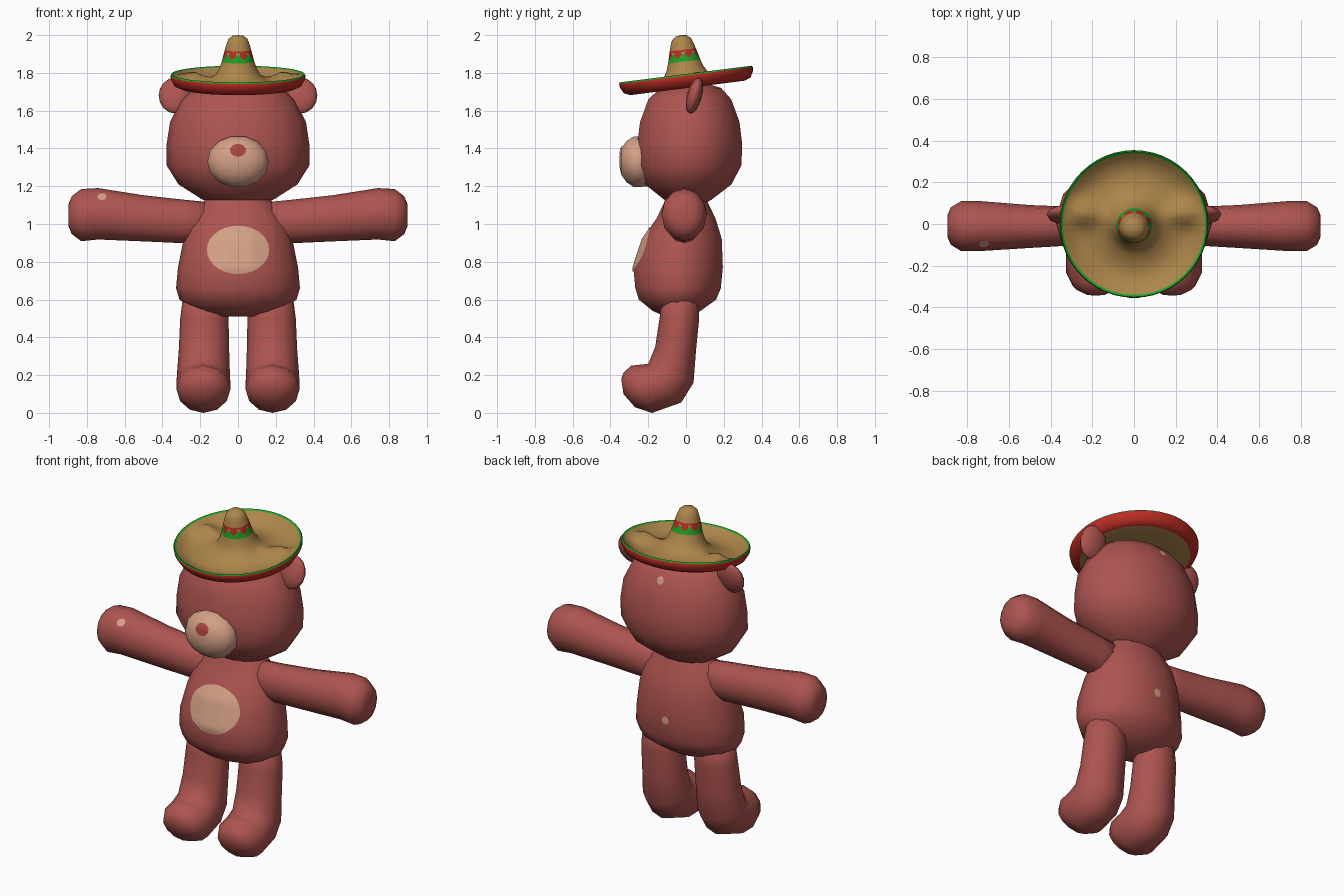
import bpy, bmesh, math
from mathutils import Vector
from mathutils.bvhtree import BVHTree

if "Cube" in bpy.data.objects:
    bpy.data.objects.remove(bpy.data.objects["Cube"])


def material(name, rgb):
    m = bpy.data.materials.new(name)
    m.diffuse_color = (*rgb, 1)
    m.use_nodes = True
    m.node_tree.nodes["Principled BSDF"].inputs["Base Color"].default_value = m.diffuse_color
    return m


FUR = material("rose_fur", (0.42, 0.09, 0.08))
CREAM = material("cream_fur", (0.66, 0.35, 0.24))
NOSE = material("nose_red", (0.40, 0.06, 0.05))
STRAW = material("straw", (0.42, 0.24, 0.07))
RED = material("trim_red", (0.50, 0.025, 0.018))
GREEN = material("trim_green", (0.015, 0.36, 0.02))


def finish(name, bm, mats, sharp=None):
    me = bpy.data.meshes.new(name)
    bm.to_mesh(me)
    bm.free()
    for m in mats:
        me.materials.append(m)
    me.shade_smooth()
    if sharp:
        me.set_sharp_from_angle(angle=math.radians(sharp))
    ob = bpy.data.objects.new(name, me)
    bpy.context.collection.objects.link(ob)
    return ob


def loft(name, rings, sides, mats, colour=None, sharp=None):
    """Skin elliptical rings, each given as (centre, u radius vector, v radius vector)."""
    bm = bmesh.new()
    loops = []
    for c, u, v in rings:
        loop = []
        for i in range(sides):
            a = math.tau * i / sides
            loop.append(bm.verts.new(Vector(c) + Vector(u) * math.cos(a) + Vector(v) * math.sin(a)))
        loops.append(loop)
    for j in range(len(loops) - 1):
        for i in range(sides):
            k = (i + 1) % sides
            f = bm.faces.new((loops[j][i], loops[j][k], loops[j + 1][k], loops[j + 1][i]))
            if colour:
                f.material_index = colour(j, i)
    bm.faces.new(loops[0][::-1])
    bm.faces.new(loops[-1])
    bmesh.ops.recalc_face_normals(bm, faces=bm.faces)
    return finish(name, bm, mats, sharp)


def upright(rows):
    return [((0, yc, z), (rx, 0, 0), (0, ry, 0)) for z, yc, rx, ry in rows]


def patch(name, target, x, z, rx, rz, mat, side=-1, rows=8, segs=28):
    """Thin oval of colour laid on the front (side -1) or back (side 1) of a part."""
    src = bmesh.new()
    src.from_mesh(target.data)
    tree = BVHTree.FromBMesh(src)
    src.free()
    bm = bmesh.new()

    def drop(px, pz):
        hit, normal, _, _ = tree.ray_cast(Vector((px, side * 2, pz)), Vector((0, -side, 0)))
        return bm.verts.new(hit + Vector((0, side * 0.005, 0)))

    centre = drop(x, z)
    prev = None
    for j in range(1, rows + 1):
        t = j / rows
        ring = [drop(x + rx * t * math.cos(math.tau * i / segs),
                     z + rz * t * math.sin(math.tau * i / segs)) for i in range(segs)]
        for i in range(segs):
            k = (i + 1) % segs
            if prev:
                bm.faces.new((prev[i], prev[k], ring[k], ring[i]))
            else:
                bm.faces.new((centre, ring[k], ring[i]))
        prev = ring
    bmesh.ops.recalc_face_normals(bm, faces=bm.faces)
    bm.normal_update()
    if sum(f.normal.y for f in bm.faces) * side < 0:
        bmesh.ops.reverse_faces(bm, faces=bm.faces)
    return finish(name, bm, [mat])


# Torso and head
torso = loft("torso", upright([
    (0.51, -0.04, 0.13, 0.07), (0.54, -0.05, 0.23, 0.13), (0.60, -0.045, 0.31, 0.21),
    (0.66, -0.042, 0.328, 0.232), (0.77, -0.042, 0.318, 0.243), (0.92, -0.02, 0.288, 0.215),
    (1.03, 0, 0.25, 0.16), (1.12, 0, 0.18, 0.115), (1.20, 0, 0.12, 0.09)]), 14, [FUR])
head = loft("head", upright([
    (1.10, 0.01, 0.10, 0.08), (1.13, 0.01, 0.19, 0.13), (1.21, 0.012, 0.315, 0.235),
    (1.31, 0.015, 0.378, 0.285), (1.42, 0.02, 0.378, 0.285), (1.54, 0.02, 0.36, 0.27),
    (1.66, 0.02, 0.30, 0.225), (1.72, 0.025, 0.23, 0.165), (1.745, 0.03, 0.10, 0.08)]), 14, [FUR])

# Muzzle
muzzle = loft("muzzle", [((0, y, 1.33), (rx, 0, 0), (0, 0, rz)) for y, rx, rz in (
    (-0.20, 0.155, 0.135), (-0.275, 0.163, 0.138), (-0.315, 0.135, 0.112),
    (-0.343, 0.085, 0.07), (-0.352, 0.03, 0.025))], 14, [CREAM])

# Painted fur details
patch("nose", muzzle, 0, 1.39, 0.042, 0.034, NOSE)
patch("belly_patch", torso, 0, 0.863, 0.165, 0.128, CREAM)
patch("back_spot", torso, 0, 0.78, 0.022, 0.025, CREAM, side=1, rows=3)
patch("head_spot", head, 0, 1.65, 0.022, 0.02, CREAM, side=1, rows=3)

for s, label in ((-1, "right"), (1, "left")):
    # Arm
    arm = loft(label + "_arm", [((s * x, y, z), (0, ry, 0), (0, 0, rz)) for x, y, z, ry, rz in (
        (0.10, 0, 1.01, 0.08, 0.10), (0.28, -0.01, 1.013, 0.092, 0.115),
        (0.50, -0.012, 1.03, 0.103, 0.122), (0.74, -0.01, 1.054, 0.120, 0.136),
        (0.83, -0.01, 1.047, 0.120, 0.138), (0.88, -0.01, 1.047, 0.09, 0.10),
        (0.897, -0.01, 1.047, 0.05, 0.06))], 12, [FUR])
    if s < 0:
        patch("arm_spot", arm, -0.72, 1.145, 0.024, 0.018, CREAM, rows=3)

    # Leg bending forward into the foot
    loft(label + "_leg", [((s * x, y, z), (rx, 0, 0), (0, vy, vz)) for x, y, z, rx, vy, vz in (
        (0.175, -0.03, 0.66, 0.11, 0.095, 0), (0.178, -0.035, 0.50, 0.128, 0.105, 0),
        (0.18, -0.055, 0.34, 0.133, 0.108, -0.01), (0.183, -0.08, 0.21, 0.14, 0.12, -0.05),
        (0.183, -0.135, 0.155, 0.143, 0.11, -0.10), (0.183, -0.235, 0.125, 0.143, 0.055, -0.125),
        (0.183, -0.30, 0.122, 0.11, 0.03, -0.092), (0.183, -0.337, 0.14, 0.05, 0.006, -0.04))],
        12, [FUR])

    # Ear, leaning back
    bm = bmesh.new()
    bmesh.ops.create_uvsphere(bm, u_segments=12, v_segments=8, radius=1)
    ear = finish(label + "_ear", bm, [FUR])
    ear.scale = (0.088, 0.04, 0.098)
    ear.location = (s * 0.332, 0.045, 1.68)
    ear.rotation_euler = (math.radians(-15), 0, 0)

# Hat: lathed profile of radius and height, from the underside over the rim to the tip
BAND_ROWS = 6
under = [(0.003, -0.06), (0.20, -0.06), (0.305, -0.066)]
rim = [(0.338, -0.052), (0.355, -0.02), (0.357, 0.0), (0.352, 0.008), (0.342, 0.002)]
brim = [(0.32, -0.018), (0.29, -0.034), (0.26, -0.043), (0.23, -0.045), (0.19, -0.038),
        (0.15, -0.022), (0.12, 0.0), (0.10, 0.035)]
band = [(0.086 - 0.016 * k / BAND_ROWS, 0.075 + 0.062 * k / BAND_ROWS) for k in range(BAND_ROWS + 1)]
tip = [(0.06, 0.17), (0.05, 0.195), (0.03, 0.211), (0.003, 0.216)]
profile = under + rim + brim + band + tip
SEGS, TOOTH = 48, 6
first_brim = len(under) + len(rim)
first_band = first_brim + len(brim)


def hat_colour(j, i):
    if 2 <= j <= 4:
        return 1
    if 5 <= j <= 6:
        return 2
    row = j - first_band
    if 0 <= row < BAND_ROWS:  # red teeth pointing down between green teeth pointing up
        off = abs(i % TOOTH + 0.5 - TOOTH / 2) / (TOOTH / 2)
        level = (row + 0.5) / BAND_ROWS
        if level > 0.3 and off < level:
            return 1
        if level < 0.75:
            return 2
    return 0


hat = loft("straw_hat", [((0, 0, z), (r, 0, 0), (0, r, 0)) for r, z in profile], SEGS,
           [STRAW, RED, GREEN], hat_colour, sharp=50)
# Lumps where the ears push the brim up
for v in hat.data.vertices[first_brim * SEGS:first_band * SEGS]:
    v.co.z += 0.06 * math.exp(-((abs(v.co.x) - 0.24) / 0.07) ** 2 - ((v.co.y - 0.05) / 0.06) ** 2)
hat.location = (0, 0, 1.786)
hat.rotation_euler = (math.radians(7.2), 0, 0)
